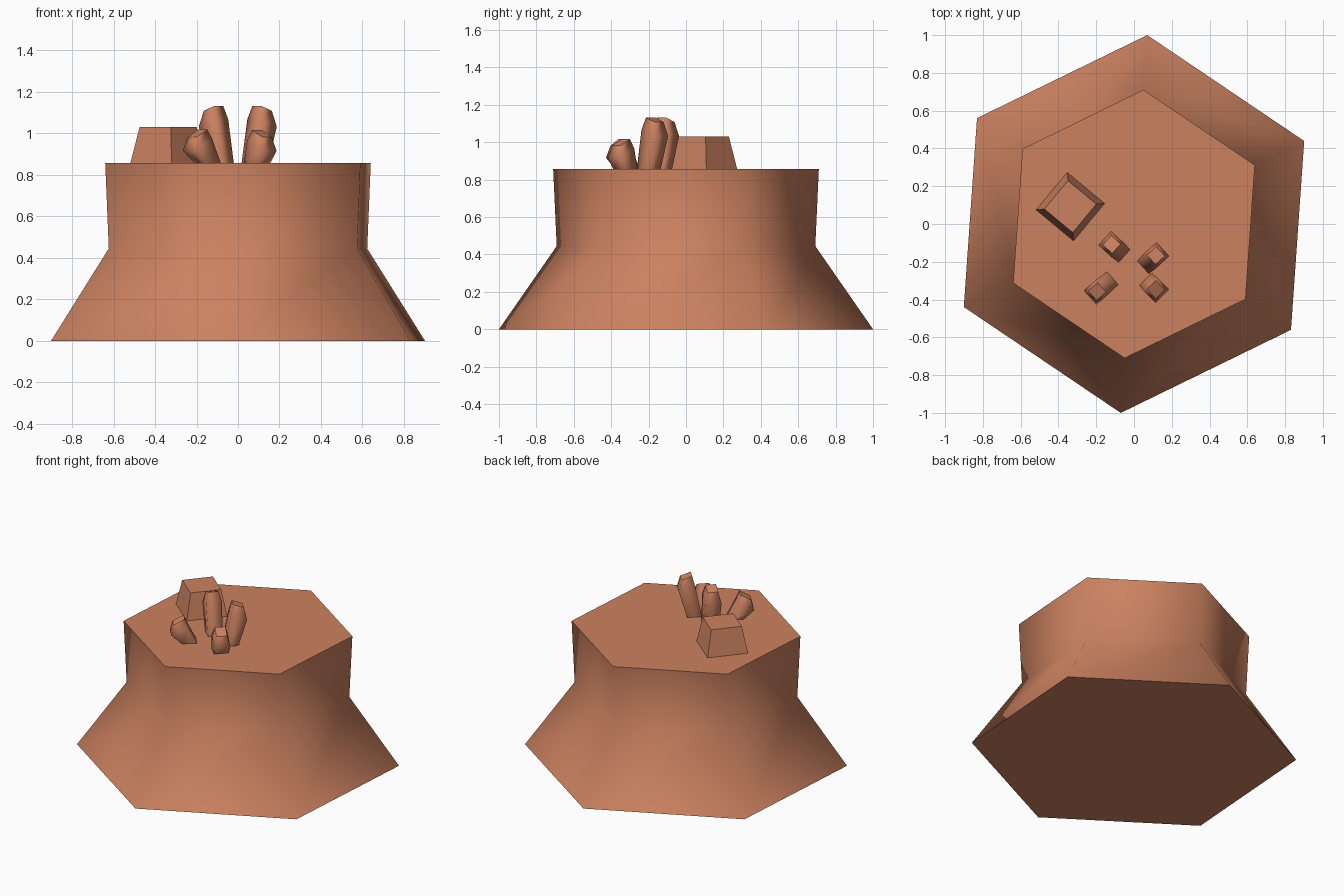
import bpy, bmesh, math
from mathutils import Vector

if "Cube" in bpy.data.objects:
    bpy.data.objects.remove(bpy.data.objects["Cube"])

clay = bpy.data.materials.new("terracotta")
clay.diffuse_color = (0.60, 0.222, 0.118, 1)
clay.use_nodes = True
clay.node_tree.nodes["Principled BSDF"].inputs["Base Color"].default_value = clay.diffuse_color


def polygon(sides, radius, angle, z, centre=(0, 0), slope=0.0):
    """Regular ring; slope lowers the side facing the lean direction."""
    pts = []
    lean = angle + math.pi / sides
    for i in range(sides):
        a = angle + 2 * math.pi * i / sides
        drop = slope * radius * math.cos(a - lean)
        pts.append(Vector((centre[0] + radius * math.cos(a),
                           centre[1] + radius * math.sin(a), z - drop)))
    return pts


def loft(name, rings, smooth=True):
    """Skin a stack of rings, with flat caps and crisp rims."""
    bm = bmesh.new()
    loops = [[bm.verts.new(p) for p in ring] for ring in rings]
    n = len(loops[0])
    for low, high in zip(loops, loops[1:]):
        for i in range(n):
            j = (i + 1) % n
            bm.faces.new((low[i], low[j], high[j], high[i])).smooth = smooth
    for cap in (bm.faces.new(loops[0][::-1]), bm.faces.new(loops[-1])):
        for e in cap.edges:
            e.smooth = False
    mesh = bpy.data.meshes.new(name)
    bm.to_mesh(mesh)
    bm.free()
    mesh.materials.append(clay)
    ob = bpy.data.objects.new(name, mesh)
    bpy.context.collection.objects.link(ob)
    return ob


# Flared six-sided pedestal
turn = math.radians(26)
loft("pedestal", [polygon(6, r, turn, z)
                  for r, z in ((1.0025, 0), (0.693, 0.445), (0.712, 0.858))])

# Tapered square block on the top
loft("tapered_block", [polygon(4, r, math.radians(5.3), z, (-0.337, 0.092))
                       for r, z in ((0.183, 0.855), (0.138, 1.03))], smooth=False)

# Four stubby prongs leaning away from each other:
# base centre, upper centre, bulge height, tip height, tilt of the rings
prongs = {
    "tall_prong_left": ((-0.084, -0.139), (-0.118, -0.108), 1.05, 1.12, 0.35),
    "tall_prong_right": ((0.081, -0.199), (0.116, -0.167), 1.05, 1.12, 0.35),
    "short_prong_left": ((-0.146, -0.315), (-0.195, -0.357), 0.945, 1.0, 0.55),
    "short_prong_right": ((0.092, -0.324), (0.115, -0.347), 0.94, 1.0, 0.5),
}
for name, (base, upper, bulge_z, tip_z, slope) in prongs.items():
    lean = math.atan2(upper[1] - base[1], upper[0] - base[0])
    a = lean - math.pi / 4
    loft(name, [polygon(4, 0.064, a, 0.855, base),
                polygon(4, 0.071, a, bulge_z, upper, slope),
                polygon(4, 0.047, a, tip_z, upper, slope)])
